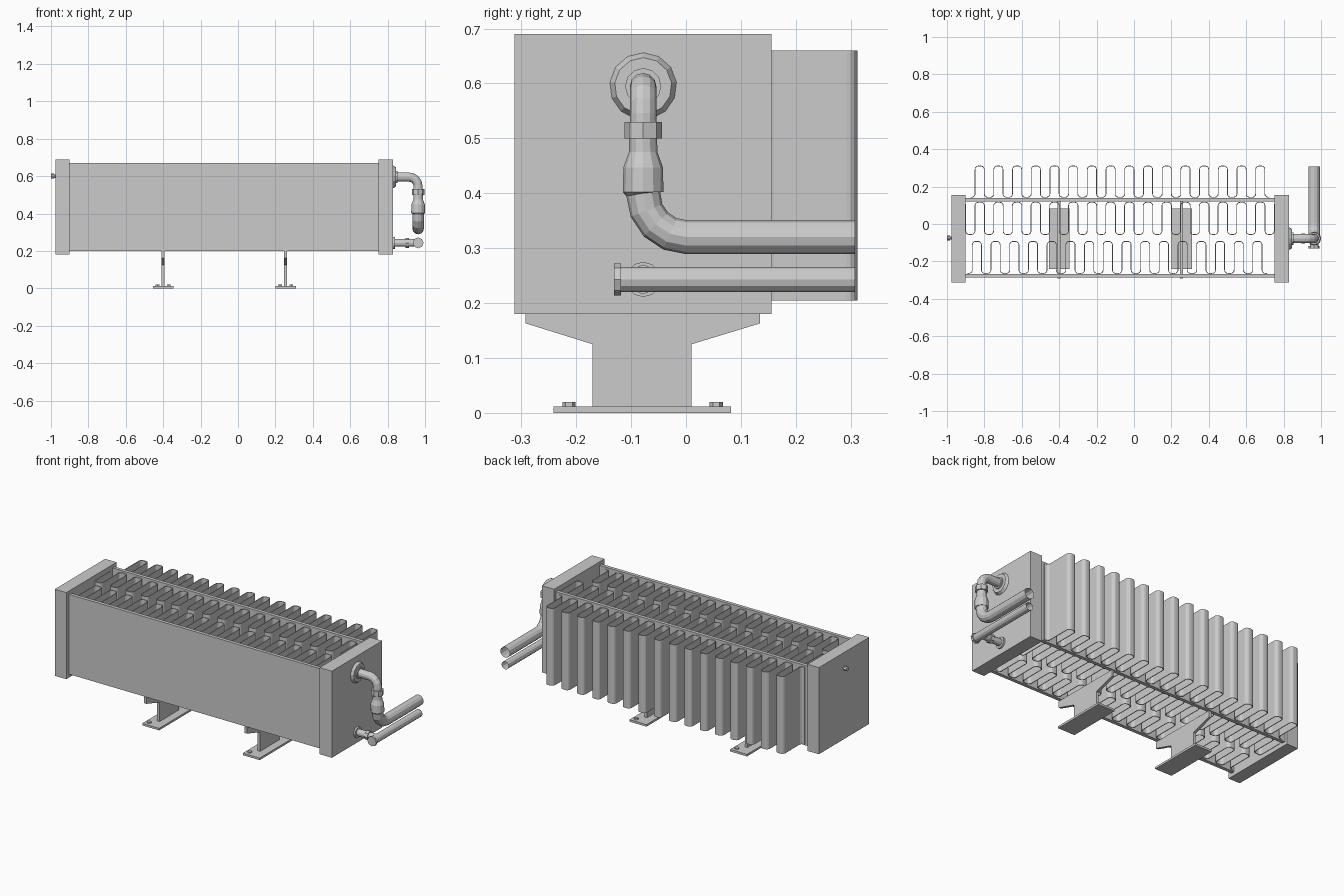
import bpy, bmesh
from math import sin, cos, pi
from mathutils import Vector

if "Cube" in bpy.data.objects:
    bpy.data.objects.remove(bpy.data.objects["Cube"])


def mesh_object(name, bm):
    bmesh.ops.recalc_face_normals(bm, faces=bm.faces)
    me = bpy.data.meshes.new(name)
    bm.to_mesh(me)
    bm.free()
    ob = bpy.data.objects.new(name, me)
    bpy.context.collection.objects.link(ob)
    return ob


def box(name, x0, x1, y0, y1, z0, z1):
    bm = bmesh.new()
    bmesh.ops.create_cube(bm, size=1)
    for v in bm.verts:
        v.co = Vector(((x0 + x1) / 2 + v.co.x * (x1 - x0),
                       (y0 + y1) / 2 + v.co.y * (y1 - y0),
                       (z0 + z1) / 2 + v.co.z * (z1 - z0)))
    return mesh_object(name, bm)


def cylinder(name, a, b, r1, r2=None, sides=12):
    a, b = Vector(a), Vector(b)
    bm = bmesh.new()
    bmesh.ops.create_cone(bm, cap_ends=True, segments=sides, radius1=r1,
                          radius2=r1 if r2 is None else r2, depth=(b - a).length)
    q = (b - a).to_track_quat('Z', 'Y')
    for v in bm.verts:
        v.co = q @ v.co + (a + b) / 2
    return mesh_object(name, bm)


def pipe(name, points):
    # swept open-ended tube; each point is (position, radius)
    pos = [Vector(p) for p, r in points]
    bm = bmesh.new()
    rings, normal = [], Vector((0, 1, 0))
    for i, (p, r) in enumerate(points):
        t = (pos[min(i + 1, len(pos) - 1)] - pos[max(i - 1, 0)]).normalized()
        if i == 0 and abs(t.dot(normal)) > 0.9:
            normal = Vector((1, 0, 0))
        if rings:
            normal = last_t.rotation_difference(t) @ normal
        last_t = t
        side = t.cross(normal)
        rings.append([bm.verts.new(pos[i] + r * (cos(a) * normal + sin(a) * side))
                      for a in [k * pi / 6 for k in range(12)]])
    for a, b in zip(rings, rings[1:]):
        for k in range(12):
            j = (k + 1) % 12
            bm.faces.new((a[k], a[j], b[j], b[k]))
    return mesh_object(name, bm)


def fin_sheet(name, y_base, y_tip, first, count, z0=0.205, z1=0.66):
    # serpentine sheet: rounded square wave, pitch 0.1, extruded upwards
    r, w = 0.018, 0.0245
    s = 1 if y_tip > y_base else -1
    depth = abs(y_tip - y_base)
    pts = [(first - 0.05, 0)]

    def arc(cx, cy, a0, a1):
        for k in range(5):
            a = a0 + (a1 - a0) * k / 4
            pts.append((cx + r * cos(a), cy + r * sin(a)))
    for i in range(count):
        c = first + 0.1 * i
        arc(c - w - r, r, -pi / 2, 0)
        arc(c - w + r, depth - r, pi, pi / 2)
        arc(c + w - r, depth - r, pi / 2, 0)
        arc(c + w + r, r, pi, pi * 1.5)
    pts.append((first + 0.1 * count - 0.05, 0))
    bm = bmesh.new()
    rows = [[bm.verts.new((x, y_base + s * y, z)) for x, y in pts] for z in (z0, z1)]
    for i in range(len(pts) - 1):
        bm.faces.new((rows[0][i], rows[0][i + 1], rows[1][i + 1], rows[1][i]))
    ob = mesh_object(name, bm)
    m = ob.modifiers.new("thickness", 'SOLIDIFY')
    m.thickness = 0.004
    m.offset = 0
    return ob


# end headers and flat water panels
box("left_header", -0.975, -0.90, -0.312, 0.156, 0.18, 0.69)
box("right_header", 0.75, 0.83, -0.312, 0.156, 0.18, 0.69)
box("front_panel", -0.90, 0.75, -0.287, -0.267, 0.20, 0.67)
box("rear_panel", -0.90, 0.75, 0.12, 0.14, 0.20, 0.67)

# convector fins
fin_sheet("rear_fins", 0.143, 0.310, -0.825, 16)
fin_sheet("middle_fins", 0.116, -0.056, -0.825 - 0.05, 17)
fin_sheet("front_fins", -0.264, -0.093, -0.84, 16)

# legs
for side, x in (("left", -0.40), ("right", 0.255)):
    prof = [(-0.24 + 0.07, 0.012), (0.01, 0.012), (0.01, 0.125), (0.135, 0.163),
            (0.135, 0.20), (-0.295, 0.20), (-0.295, 0.163), (-0.17, 0.125)]
    prof = [(min(max(y, -0.292), 0.135), z) for y, z in prof]
    bm = bmesh.new()
    f = bm.faces.new([bm.verts.new((x - 0.008, y, z)) for y, z in prof])
    ext = bmesh.ops.extrude_face_region(bm, geom=[f])
    for v in ext["geom"]:
        if isinstance(v, bmesh.types.BMVert):
            v.co.x += 0.016
    mesh_object(side + "_leg_web", bm)
    box(side + "_foot_plate", x - 0.055, x + 0.055, -0.241, 0.082, 0, 0.012)
    for n, dx, y in (("front", -0.03, -0.213), ("rear", 0.03, 0.055)):
        cylinder(f"{side}_{n}_bolt", (x + dx, y, 0.01), (x + dx, y, 0.02), 0.012, sides=6)

# upper supply pipe: out of the header, down, then back
X, Y, ZT = 0.963, -0.078, 0.595
path = [((0.83, Y, ZT), 0.024)]
for k in range(5):
    a = k * pi / 8
    path.append(((X - 0.05 + 0.05 * sin(a), Y, ZT - 0.05 + 0.05 * cos(a)), 0.024))
path += [((X, Y, 0.475), 0.026), ((X, Y, 0.447), 0.036), ((X, Y, 0.402), 0.037),
         ((X, Y, 0.4), 0.031)]
for k in range(1, 5):
    a = k * pi / 8
    path.append(((X, Y + 0.079 * (1 - cos(a)), 0.399 - 0.079 * sin(a)), 0.031))
path.append(((X, 0.308, 0.32), 0.031))
pipe("supply_pipe", path)
cylinder("supply_flange", (0.83, Y, ZT), (0.845, Y, ZT), 0.061, 0.052, 13)
cylinder("supply_collar", (0.845, Y, ZT), (0.852, Y, ZT), 0.033)
cylinder("supply_coupling", (X, Y, 0.50), (X, Y, 0.53), 0.034, sides=8)

# lower return pipe
ZB = 0.243
cylinder("return_stub", (0.83, Y, ZB), (X, Y, ZB), 0.02)
cylinder("return_flange", (0.83, Y, ZB), (0.84, Y, ZB), 0.032)
cylinder("return_coupling", (0.895, Y, ZB), (0.915, Y, ZB), 0.027, sides=8)
pipe("return_pipe", [((X, -0.12, ZB), 0.023), ((X, 0.308, ZB), 0.023)])
cylinder("return_end_cap", (X, -0.131, ZB), (X, -0.118, ZB), 0.029, sides=8)

# air vent on the left header
cylinder("vent_stem", (-0.975, -0.075, 0.60), (-0.99, -0.075, 0.60), 0.009, sides=8)
cylinder("vent_head", (-0.985, -0.075, 0.60), (-1.0, -0.075, 0.60), 0.013, sides=8)
